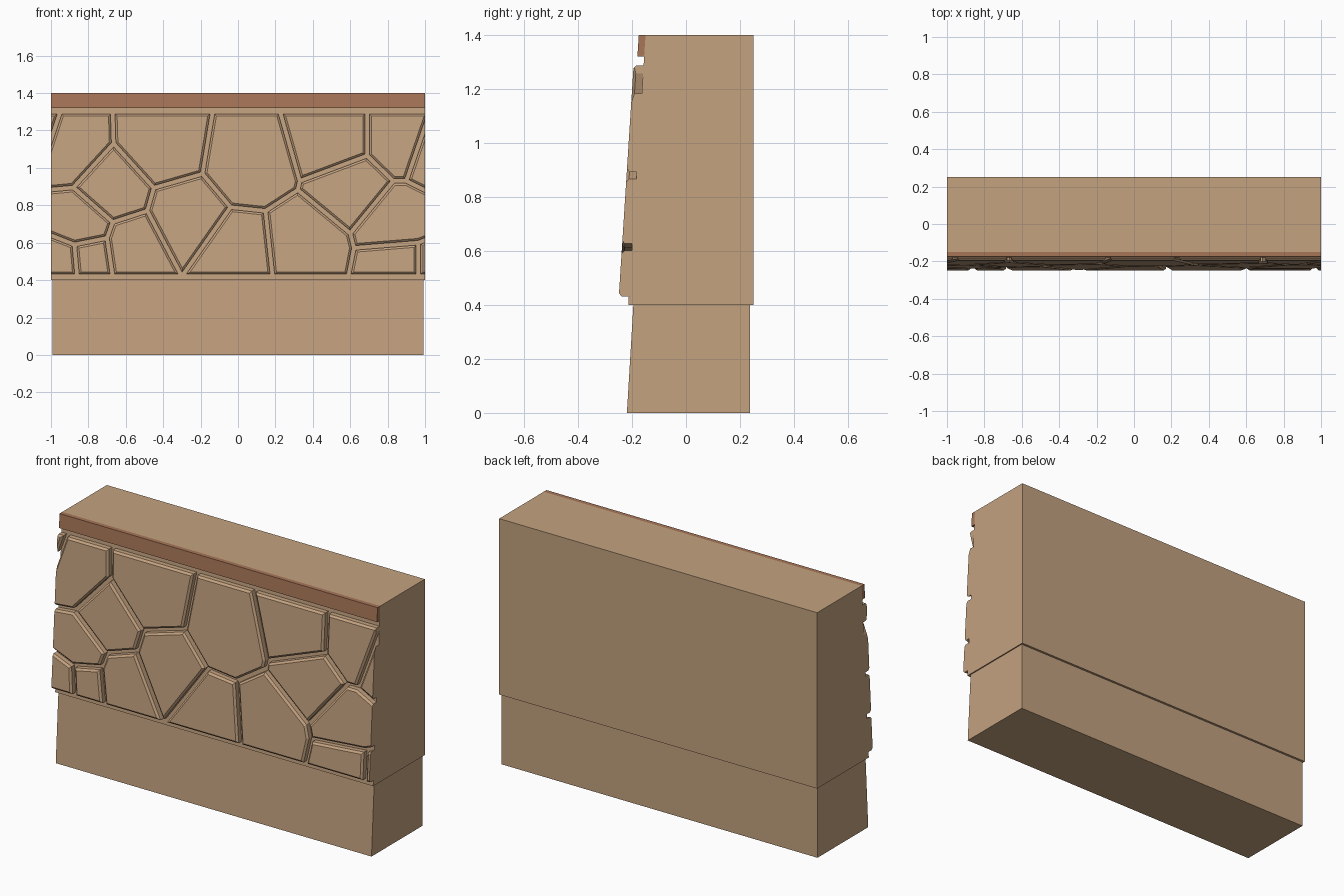
import bpy, bmesh
from mathutils import Vector

if "Cube" in bpy.data.objects:
    bpy.data.objects.remove(bpy.data.objects["Cube"])


def material(name, colour):
    mat = bpy.data.materials.new(name)
    mat.use_nodes = True
    mat.diffuse_color = (*colour, 1)
    mat.node_tree.nodes["Principled BSDF"].inputs["Base Color"].default_value = (*colour, 1)
    return mat


TAN = material("tan stone", (0.55, 0.36, 0.215))
RED = material("red brown trim", (0.39, 0.18, 0.098))


def finish(bm, name, mat):
    bmesh.ops.recalc_face_normals(bm, faces=bm.faces)
    mesh = bpy.data.meshes.new(name)
    bm.to_mesh(mesh)
    bm.free()
    mesh.materials.append(mat)
    obj = bpy.data.objects.new(name, mesh)
    bpy.context.collection.objects.link(obj)
    return obj


def extruded_profile(name, profile, half_width, mat):
    """Extrude a (y, z) side profile along x."""
    bm = bmesh.new()
    face = bm.faces.new([bm.verts.new((-half_width, y, z)) for y, z in profile])
    geom = bmesh.ops.extrude_face_region(bm, geom=[face])["geom"]
    verts = [g for g in geom if isinstance(g, bmesh.types.BMVert)]
    bmesh.ops.translate(bm, verts=verts, vec=(2 * half_width, 0, 0))
    return finish(bm, name, mat)


def wall_y(z):
    """Sloping front surface of the wall."""
    return -0.214 + 0.064 * (z - 0.4)


BACK, TOP, LEDGE = 0.25, 1.4, 0.4

# Main wall, set-back base and top trim strip
extruded_profile("wall_body", [(wall_y(LEDGE), LEDGE), (BACK, LEDGE),
                               (BACK, TOP), (wall_y(TOP), TOP)], 1, TAN)
extruded_profile("wall_base", [(-0.219, 0), (0.237, 0),
                               (0.237, LEDGE), (-0.195, LEDGE)], 0.993, TAN)
extruded_profile("top_trim", [(wall_y(z) - d, z) for z, d in
                              ((1.32, 0.025), (1.32, 0), (TOP, 0), (TOP, 0.025))], 1, RED)

# Junctions of the joints between stones, as (x, z)
HIGH, LOW, SIDE = 1.30, 0.42, 1.04
J = {
    # top row
    "A": (-SIDE, HIGH), "B": (-.95, HIGH), "C": (-.67, HIGH), "D": (-.135, HIGH),
    "E": (.225, HIGH), "F": (.69, HIGH), "G": (1.027, HIGH),
    # side edges
    "H": (-SIDE, 1.03), "I": (-SIDE, .88), "K": (-SIDE, .655),
    "L": (SIDE, .86), "M": (SIDE, .63),
    # bottom row
    "N": (-SIDE, LOW), "O": (-.86, LOW), "P": (-.67, LOW), "Q": (-.30, LOW),
    "R": (.185, LOW), "S": (.59, LOW), "T": (.965, LOW), "U": (SIDE, LOW),
    # inner junctions
    "a": (-.665, 1.13), "b": (-.88, .895), "c": (-.45, .893), "d": (-.19, .968),
    "e": (-.485, .77), "f": (-.67, .71), "g": (-.70, .625), "h": (-.875, .59),
    "i": (-.04, .79), "j": (.33, .93), "k": (.32, .882), "m": (.147, .77),
    "n": (.69, 1.065), "o": (.83, .93), "p": (.90, .93), "q": (.60, .65),
    "r": (.62, .572), "s": (.965, .60),
}
STONES = ("AHB BHIbaC CacdD DdimkjE EjnF FnopG GpL abfec bIKhgf hKNO ghOP "
          "fgPQe eQidc iQRm kmRSrq jkqon oqrsMLp rSTs sTUM").split()


def inset(points, dist):
    """Offset a counter-clockwise polygon inwards."""
    result = []
    for prev, here, nxt in zip(points[-1:] + points[:-1], points, points[1:] + points[:1]):
        u, v = (here - prev).normalized(), (nxt - here).normalized()
        n1, n2 = Vector((-u.y, u.x)), Vector((-v.y, v.x))
        result.append(here + (n1 + n2) * dist / (1 + n1.dot(n2)))
    return result


# Facing stones: straight sides with a chamfered front rim
bm = bmesh.new()
for stone in STONES:
    outline = [Vector(J[key]) for key in stone]
    rings = []
    for gap, depth in ((0.012, -0.004), (0.012, 0.027), (0.023, 0.037)):
        rings.append([bm.verts.new((p.x, wall_y(p.y) - depth, p.y))
                      for p in inset(outline, gap)])
    bm.faces.new(rings[0][::-1])
    bm.faces.new(rings[-1])
    for low, high in zip(rings, rings[1:]):
        for n in range(len(low)):
            m = (n + 1) % len(low)
            bm.faces.new((low[n], low[m], high[m], high[n]))

# Trim the stones flush with the wall ends
for side in (-1, 1):
    bmesh.ops.bisect_plane(bm, geom=bm.verts[:] + bm.edges[:] + bm.faces[:],
                           plane_co=(side, 0, 0), plane_no=(side, 0, 0), clear_outer=True)
    bmesh.ops.holes_fill(bm, edges=[e for e in bm.edges if e.is_boundary], sides=0)
finish(bm, "facing_stones", TAN)
